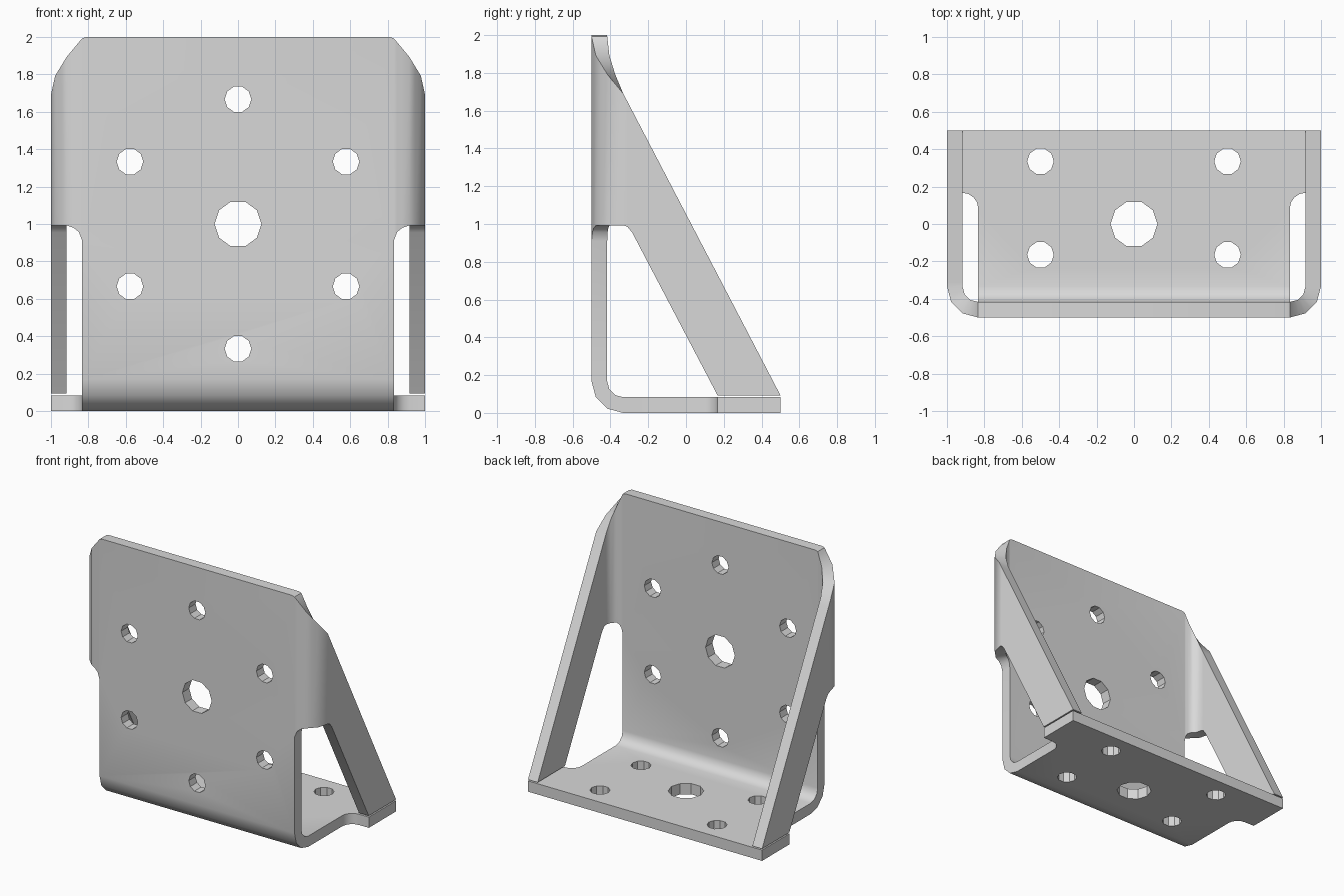
import bpy, bmesh, math

if "Cube" in bpy.data.objects:
    bpy.data.objects.remove(bpy.data.objects["Cube"])

T, R = 0.083, 0.167          # sheet thickness, outer bend radius
W = 0.833                    # half width of the flat panel
GAP, SLOPE = 0.093, 1.92     # strut foot height, strut slope

steel = bpy.data.materials.new("light grey steel")
steel.diffuse_color = (0.69, 0.69, 0.69, 1)
steel.use_nodes = True
steel.node_tree.nodes["Principled BSDF"].inputs["Base Color"].default_value = steel.diffuse_color

bm = bmesh.new()


def loft(loops, cap_start=False, cap_end=False):
    """Skin a chain of four-point sections."""
    rows = [[bm.verts.new(p) for p in loop] for loop in loops]
    for a, b in zip(rows, rows[1:]):
        for i in range(4):
            j = (i + 1) % 4
            bm.faces.new((a[i], a[j], b[j], b[i]))
    if cap_start:
        bm.faces.new(rows[0])
    if cap_end:
        bm.faces.new(rows[-1])


def bend(t, r):
    """Point on a quarter bend made of three chords, t from 0 to 1."""
    k = min(int(t * 3 + 1e-6), 2)
    f = t * 3 - k
    a, b = (math.radians(30 * n) for n in (k, k + 1))
    return (r * ((1 - f) * math.sin(a) + f * math.sin(b)),
            r * ((1 - f) * math.cos(a) + f * math.cos(b)))


# Panel, bottom bend and base: sections (half width, outer yz, inner yz)
sections = [(w, (-0.5, z), (-0.5 + T, z))
            for w, z in ((0.81, 2.0), (W, 1.993), (W, 0.91))]
for n in range(4):
    (so, co), (si, ci) = bend(n / 3, R), bend(n / 3, R - T)
    sections.append((W, (-0.333 - co, R - so), (-0.333 - ci, R - si)))
for n in range(5):
    a = math.pi / 2 * n / 4
    y = 0.084 + T * math.sin(a)
    sections.append((W + 0.084 * (1 - math.cos(a)), (y, 0), (y, T)))
for y in (0.168, 0.5):
    sections.append((1, (y, 0), (y, T)))
loft([[(-w, *o), (w, *o), (w, *i), (-w, *i)] for w, o, i in sections], True, True)

# Side bends and sloping struts, mirrored
for s in (-1, 1):
    loops = []
    for t in (0, 0.07, 0.18, 1 / 3, 0.5, 2 / 3, 1):
        (so, co), (si, ci) = bend(t, R), bend(t, R - T)
        u = min(t / 0.4, 1)
        low = 0.91 + 0.083 * math.sqrt(1 - (1 - u) ** 2)
        high = 1.993 - 0.301 * t
        o, i = (s * (W + so), -0.333 - co), (s * (W + si), -0.333 - ci)
        loops.append([(*o, low), (*o, high), (*i, high), (*i, low)])
    for y, low in ((-0.31, 0.985), (-0.285, 0.955), (0.167, GAP), (0.5, GAP)):
        high = GAP + SLOPE * (0.5 - y)
        o, i = (s, y), (s * (W + R - T), y)
        loops.append([(*o, low), (*o, high), (*i, high), (*i, low)])
    loft(loops)

# Weld the parts and open the panel edges where the side bends join
bmesh.ops.remove_doubles(bm, verts=bm.verts, dist=0.0005)
joints = [f for f in bm.faces
          if abs(abs(f.calc_center_median().x) - W) < 1e-3
          and all(abs(abs(v.co.x) - W) < 1e-3 and v.co.z > 0.9 for v in f.verts)]
bmesh.ops.delete(bm, geom=joints, context='FACES')
bmesh.ops.recalc_face_normals(bm, faces=bm.faces)
mesh = bpy.data.meshes.new("angle_bracket")
bm.to_mesh(mesh)
bm.free()
bracket = bpy.data.objects.new("angle_bracket", mesh)
bpy.context.collection.objects.link(bracket)
mesh.materials.append(steel)

# Bolt holes: panel holes run along y, base holes along z
holes = [((0, -0.46, 1), 0.125, True), ((0, 0, 0.04), 0.125, False)]
for n in range(6):
    a = math.radians(30 + 60 * n)
    holes.append(((0.667 * math.cos(a), -0.46, 1 + 0.667 * math.sin(a)), 0.071, True))
for x in (-0.5, 0.5):
    for y in (-0.165, 0.335):
        holes.append(((x, y, 0.04), 0.071, False))

for pos, r, upright in holes:
    turn = (math.pi / 2, math.pi / 10, 0) if upright else (0, 0, math.pi / 2)
    bpy.ops.mesh.primitive_cylinder_add(
        vertices=10, radius=r, depth=0.2, location=pos, rotation=turn)
    cutter = bpy.context.object
    cutter.name = "hole_cutter"
    cutter.hide_render = True
    cutter.data.materials.append(steel)
    bpy.context.view_layer.objects.active = bracket
    mod = bracket.modifiers.new("hole", 'BOOLEAN')
    mod.operation, mod.solver, mod.object = 'DIFFERENCE', 'EXACT', cutter
    bpy.ops.object.modifier_apply(modifier=mod.name)
    bpy.data.objects.remove(cutter, do_unlink=True)

# Smooth bends, crisp edges
bpy.ops.object.select_all(action='DESELECT')
bracket.select_set(True)
bpy.context.view_layer.objects.active = bracket
bpy.ops.object.shade_smooth_by_angle(angle=math.radians(33))
